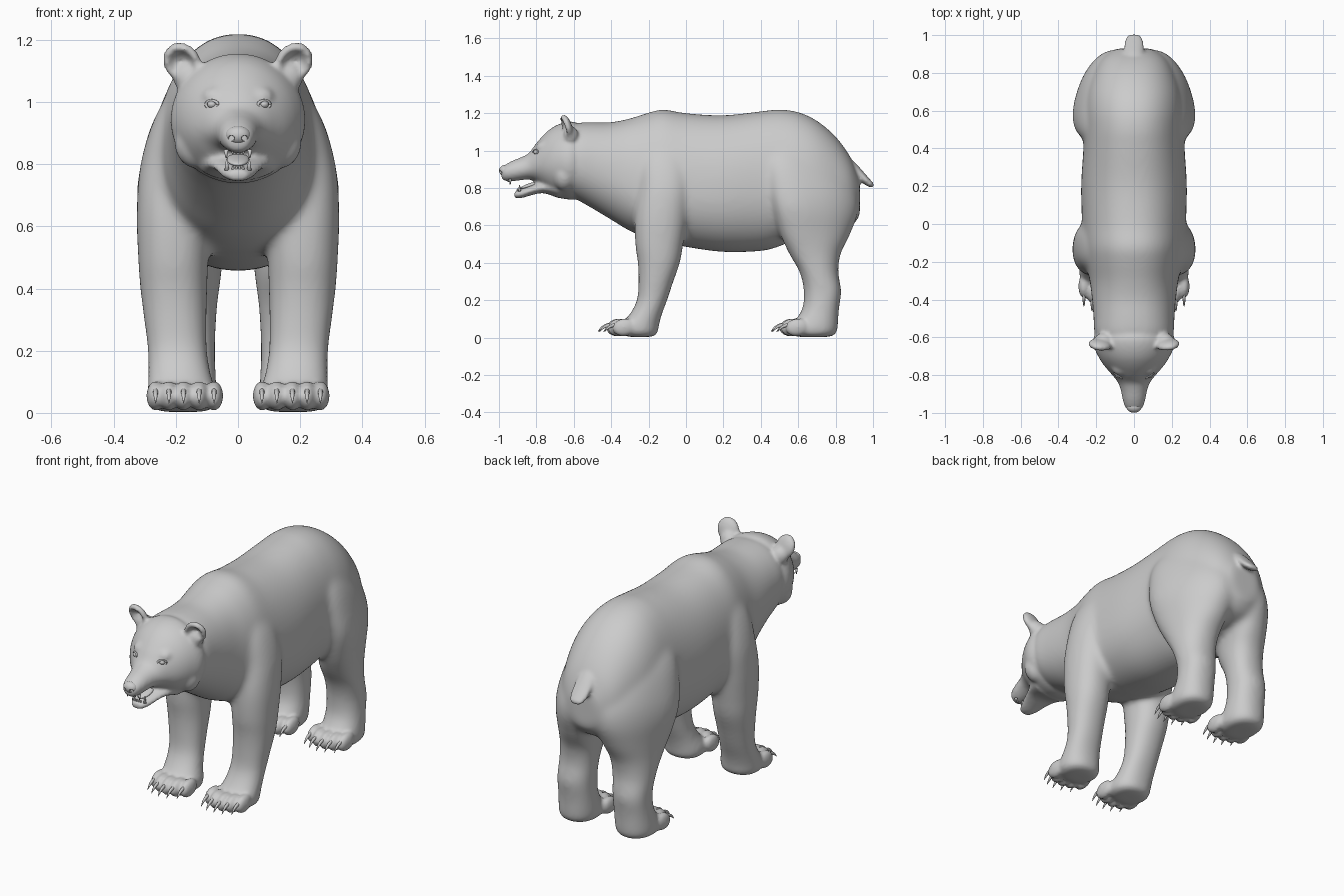
import bpy, bmesh, math
from mathutils import Vector, Matrix, Euler

if "Cube" in bpy.data.objects:
    bpy.data.objects.remove(bpy.data.objects["Cube"])

fur = bpy.data.materials.new("warm_grey")
fur.diffuse_color = (0.6, 0.6, 0.6, 1)
fur.use_nodes = True
fur.node_tree.nodes["Principled BSDF"].inputs["Base Color"].default_value = fur.diffuse_color


def finish(name, bm):
    bmesh.ops.recalc_face_normals(bm, faces=bm.faces)
    me = bpy.data.meshes.new(name)
    bm.to_mesh(me)
    bm.free()
    me.materials.append(fur)
    me.shade_smooth()
    ob = bpy.data.objects.new(name, me)
    bpy.context.collection.objects.link(ob)
    return ob


def blend(ob, voxel, rounds):
    """Fuse overlapping volumes and soften the joins."""
    m = ob.modifiers.new("blend", 'REMESH')
    m.mode, m.voxel_size, m.use_smooth_shade = 'VOXEL', voxel, True
    m = ob.modifiers.new("soften", 'SMOOTH')
    m.factor, m.iterations = .5, rounds


def spline(rows, steps):
    """Smooth interpolation through rows of station values."""
    out = []
    for i in range(len(rows) - 1):
        p = [Vector(rows[max(0, min(len(rows) - 1, i + k))]) for k in (-1, 0, 1, 2)]
        for s in range(steps):
            t = s / steps
            out.append(p[1] + 0.5 * t * (p[2] - p[0] + t * (2 * p[0] - 5 * p[1] + 4 * p[2] - p[3]
                       + t * (3 * (p[1] - p[2]) + p[3] - p[0]))))
    return out + [Vector(rows[-1])]


def skin(bm, rings):
    rings = [[bm.verts.new(p) for p in r] for r in rings]
    n = len(rings[0])
    for a, b in zip(rings, rings[1:]):
        for i in range(n):
            bm.faces.new((a[i], a[(i + 1) % n], b[(i + 1) % n], b[i]))
    bm.faces.new(rings[0])
    bm.faces.new(rings[-1][::-1])


def circle(n, power):
    """Unit circle points; power below 1 makes it squarer."""
    for i in range(n):
        c, s = math.cos(math.tau * i / n), math.sin(math.tau * i / n)
        yield [math.copysign(abs(v) ** power, v) for v in (c, s)]


def trunk(bm, rows, x=0, steps=5, n=48, power=1):
    """Loft along y; each row is y, top, middle, bottom, half width."""
    skin(bm, [[(x + w * c, y, mid + s * ((top - mid) if s > 0 else (mid - bot))) for c, s in circle(n, power)]
              for y, top, mid, bot, w in spline(rows, steps)])


def limb(bm, rows, sx, n=40):
    """Loft along z; each row is z, front y, back y, inner x, outer x, inward lean of the back."""
    skin(bm, [[(sx * ((x0 + x1) / 2 + (x1 - x0) / 2 * c - k * s), ((y0 + y1) + (y1 - y0) * s) / 2, z)
               for c, s in circle(n, .9)] for z, y0, y1, x0, x1, k in spline(rows, 4)])


def ball(bm, loc, size, rot=(0, 0, 0), seg=20):
    m = Matrix.Translation(loc) @ Euler(rot).to_matrix().to_4x4() @ Matrix.Diagonal((*size, 1))
    return bmesh.ops.create_uvsphere(bm, u_segments=seg, v_segments=seg // 2 + 2, radius=1, matrix=m)["verts"]


# Torso with shoulder hump, belly and rump
bm = bmesh.new()
trunk(bm, [(-.66, 1.12, .94, .77, .18), (-.58, 1.148, .94, .735, .21), (-.5, 1.152, .92, .69, .214),
           (-.4, 1.152, .88, .63, .222), (-.3, 1.172, .82, .57, .235), (-.2, 1.203, .8, .53, .255),
           (-.12, 1.22, .78, .51, .27), (0, 1.2, .78, .485, .275), (.2, 1.189, .78, .458, .28),
           (.4, 1.21, .8, .463, .268), (.5, 1.22, .8, .488, .265), (.6, 1.206, .8, .53, .265),
           (.7, 1.16, .8, .55, .25), (.8, 1.075, .78, .56, .215), (.88, .965, .77, .59, .165),
           (.93, .85, .76, .65, .09)], n=72, power=.92)
# Legs
front = [(1.1, -.2, -.01, .04, .18, 0), (.95, -.25, .02, .07, .268, 0), (.8, -.255, .025, .09, .314, 0),
         (.65, -.275, .01, .09, .326, 0), (.5, -.272, -.014, .095, .322, 0), (.4, -.258, -.032, .098, .315, 0),
         (.3, -.254, -.067, .1, .303, 0), (.2, -.263, -.1, .098, .291, 0), (.12, -.305, -.13, .085, .29, 0),
         (.06, -.36, -.145, .065, .292, 0), (.02, -.35, -.15, .07, .285, 0), (.003, -.31, -.18, .1, .25, 0)]
hind = [(1.1, .46, .68, .02, .16, .03), (.95, .43, .82, .03, .25, .06), (.8, .445, .905, .03, .292, .07),
        (.68, .47, .922, .04, .304, .07), (.55, .505, .877, .05, .294, .045), (.45, .55, .828, .055, .286, .02),
        (.35, .607, .815, .066, .28, .01), (.25, .629, .831, .072, .276, 0), (.15, .62, .818, .072, .278, 0),
        (.06, .56, .813, .068, .287, 0), (.02, .56, .805, .075, .282, 0), (.003, .59, .77, .1, .25, 0)]
for sx in (-1, 1):
    limb(bm, front, sx)
    limb(bm, hind, sx)
torso = finish("torso_base", bm)
blend(torso, .012, 22)

# Start the full body from the softened torso
bm = bmesh.new()
bm.from_mesh(torso.evaluated_get(bpy.context.evaluated_depsgraph_get()).to_mesh())
bpy.data.objects.remove(torso)

# Skull and muzzle, then lower jaw
trunk(bm, [(-.53, 1.1, .93, .78, .17), (-.59, 1.15, .94, .742, .21), (-.64, 1.153, .94, .74, .215),
           (-.7, 1.132, .94, .755, .19), (-.75, 1.095, .93, .79, .158), (-.8, 1.04, .92, .833, .115),
           (-.84, .987, .91, .845, .085), (-.88, .965, .9, .842, .07), (-.93, .945, .89, .836, .06),
           (-.97, .922, .885, .838, .047), (-.987, .905, .88, .85, .03)])
trunk(bm, [(-.68, .85, .8, .745, .13), (-.76, .84, .8, .772, .1), (-.82, .818, .79, .763, .076),
           (-.88, .795, .77, .746, .054), (-.918, .782, .763, .746, .03)])

TOES = [(-.098, .03), (-.05, .006), (0, 0), (.047, .008), (.09, .035)]
PAWS = [(sx, y) for sx in (-1, 1) for y in (-.375, .55)]
for sx in (-1, 1):
    # Brow and cheek swellings
    ball(bm, (sx * .07, -.765, 1.02), (.045, .04, .03), (.5, 0, 0))
    ball(bm, (sx * .13, -.65, .87), (.075, .065, .085))
    # Ears: flattened balls with a hollow front
    verts = ball(bm, (0, 0, 0), (.062, .03, .07), seg=32)
    for v in verts:
        r = math.hypot(v.co.x / .062, v.co.z / .07)
        if v.co.y < 0:
            v.co.y = -.024 * min(1, 4 * (1 - r)) + .04 * max(0, 1 - (r / .8) ** 2)
    turn = Matrix.Translation((sx * .18, -.64, 1.127)) @ Matrix.Rotation(sx * .3, 4, 'Z') \
        @ Matrix.Rotation(sx * .4, 4, 'Y') @ Matrix.Rotation(.35, 4, 'X')
    bmesh.ops.transform(bm, matrix=turn, verts=verts)
    ball(bm, (sx * .16, -.615, 1.08), (.05, .04, .05))
# Toes
for sx, y in PAWS:
    for dx, dy in TOES:
        ball(bm, (sx * (.175 + dx), y + dy + .01, .055), (.03, .064, .048), (.15, 0, 0))
# Tail
trunk(bm, [(.84, .985, .95, .9, .045), (.9, .94, .905, .86, .05), (.95, .885, .855, .822, .052),
           (.985, .845, .825, .803, .044), (1.005, .823, .815, .806, .025)])
blend(finish("body", bm), .0095, 7)

# Claws curving down from each toe
bm = bmesh.new()
for sx, y in PAWS:
    for dx, dy in TOES:
        t = y + dy
        trunk(bm, [(t - .025, .082, .072, .06, .009), (t - .06, .072, .063, .053, .0075),
                   (t - .082, .055, .048, .041, .005), (t - .096, .034, .032, .03, .001)],
              sx * (.175 + dx), 3, 10)
finish("claws", bm)

# Eyes with lids
bm = bmesh.new()
for sx in (-1, 1):
    ball(bm, (sx * .083, -.8, .992), (.016, .016, .013))
finish("eyes", bm)
bm = bmesh.new()
for sx in (-1, 1):
    rings = []
    for i in range(25):
        a = math.tau * i / 24
        out = Vector((math.cos(a), 0, math.sin(a)))
        mid = Vector((sx * .084, -.804, .992)) + Vector((.019 * out.x, .012 * out.x * sx, .012 * out.z))
        rings.append([mid + .005 * (out * c + Vector((0, s, 0))) for c, s in circle(8, 1)])
    skin(bm, rings)
finish("eyelids", bm)

# Nose pad with nostrils cut in
bm = bmesh.new()
ball(bm, (0, -.968, .893), (.04, .031, .03), seg=32)
nose = finish("nose", bm)
bm = bmesh.new()
for sx in (-1, 1):
    ball(bm, (sx * .021, -.992, .884), (.01, .016, .009))
cutter = finish("nostril_cutter", bm)
cutter.hide_render = True
cutter.hide_set(True)
m = nose.modifiers.new("nostrils", 'BOOLEAN')
m.operation, m.object, m.solver = 'DIFFERENCE', cutter, 'EXACT'

# Tongue
bm = bmesh.new()
ball(bm, (0, -.83, .815), (.036, .06, .012), (.3, 0, 0))
finish("tongue", bm)

# Teeth: canines and a row of incisors on each jaw
bm = bmesh.new()
for y, z, d, w, long in ((-.94, .847, -1, .038, .028), (-.89, .78, 1, .036, .036)):
    for k in (-1, -.45, -.15, .15, .45, 1):
        size, h = (.008, long) if abs(k) == 1 else (.006, .016)
        at = Matrix.Translation((w * k, y - .012 * (1 - k * k), z + d * h / 2))
        bmesh.ops.create_cone(bm, cap_ends=True, segments=10, radius1=size, radius2=size * .3, depth=h,
                              matrix=at @ Matrix.Rotation(0 if d > 0 else math.pi, 4, 'X'))
finish("teeth", bm)
